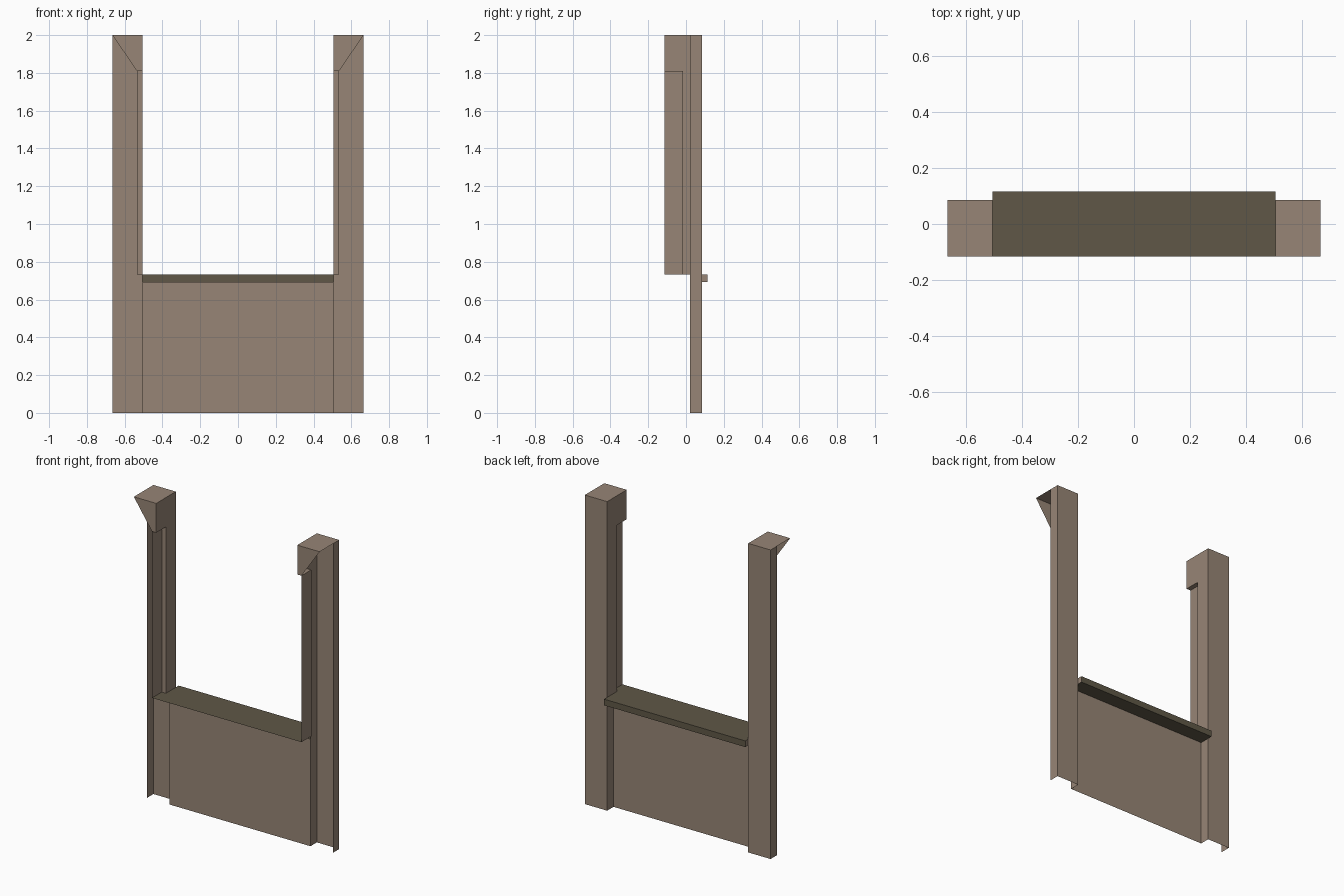
import bpy, bmesh

if "Cube" in bpy.data.objects:
    bpy.data.objects.remove(bpy.data.objects["Cube"])

# Key dimensions
OUT, REC, INN = 0.665, 0.535, 0.505            # half widths: outer, recess, opening
FRONT, STEP, WALL, BACK, LIP = -0.115, -0.015, 0.02, 0.085, 0.115
SILL_Z, SILL_LOW, REC_Z, TOP = 0.733, 0.693, 1.81, 2.0


def material(name, rgb):
    m = bpy.data.materials.new(name)
    m.diffuse_color = (*rgb, 1.0)
    m.use_nodes = True
    m.node_tree.nodes["Principled BSDF"].inputs["Base Color"].default_value = m.diffuse_color
    return m


wall_mat = material("wall brown", (0.31, 0.235, 0.18))
sill_mat = material("sill olive", (0.115, 0.097, 0.063))


def in_x(x, pts):
    return [(x, y, z) for y, z in pts]


def in_y(y, pts):
    return [(x, y, z) for x, z in pts]


def in_z(z, pts):
    return [(x, y, z) for x, y in pts]


def sheet(name, faces, mat, mirror=False):
    """Open shell made from flat outlines, optionally mirrored in x."""
    bm = bmesh.new()
    for pts in faces:
        bm.faces.new([bm.verts.new(p) for p in pts])
    bmesh.ops.remove_doubles(bm, verts=bm.verts, dist=1e-5)
    me = bpy.data.meshes.new(name)
    bm.to_mesh(me)
    bm.free()
    me.materials.append(mat)
    ob = bpy.data.objects.new(name, me)
    bpy.context.collection.objects.link(ob)
    if mirror:
        mod = ob.modifiers.new("mirror", 'MIRROR')
        mod.use_mirror_merge = False
    return ob


# Posts: outer side, back and cap, open towards the front
sheet("posts", [
    in_x(OUT, [(WALL, 0), (BACK, 0), (BACK, TOP), (WALL, TOP)]),
    in_y(BACK, [(INN, 0), (INN, TOP), (OUT, TOP), (OUT, 0)]),
    in_z(TOP, [(INN, FRONT), (OUT, FRONT), (OUT, BACK), (INN, BACK)]),
], wall_mat, True)

# Inner faces of the opening
sheet("opening_sides", [
    in_x(INN, [(BACK, 0), (WALL, 0), (WALL, SILL_Z), (BACK, SILL_Z)]),
    in_x(INN, [(BACK, SILL_Z), (STEP, SILL_Z), (STEP, REC_Z), (BACK, REC_Z)]),
    in_x(INN, [(BACK, REC_Z), (FRONT, REC_Z), (FRONT, TOP), (BACK, TOP)]),
], wall_mat, True)

# Stepped recess in the front of each jamb
sheet("jamb_recesses", [
    in_x(REC, [(STEP, SILL_Z), (FRONT, SILL_Z), (FRONT, REC_Z), (STEP, REC_Z)]),
    in_y(STEP, [(INN, SILL_Z), (REC, SILL_Z), (REC, REC_Z), (INN, REC_Z)]),
    in_z(REC_Z, [(INN, FRONT), (INN, STEP), (REC, STEP), (REC, FRONT)]),
], wall_mat, True)

# Slanted corner plates at the top front
sheet("corner_plates", [
    in_y(FRONT, [(INN, REC_Z), (REC, REC_Z), (OUT, TOP), (INN, TOP)]),
], wall_mat, True)

# Low wall panel
sheet("wall_panel", [
    in_y(WALL, [(-INN, 0), (INN, 0), (INN, SILL_LOW), (-INN, SILL_LOW)]),
], wall_mat)

# Sill: wide front strip, top, back lip and underside
sheet("sill", [
    in_z(SILL_Z, [(-REC, FRONT), (REC, FRONT), (REC, STEP), (-REC, STEP)]),
    in_z(SILL_Z, [(-INN, STEP), (INN, STEP), (INN, LIP), (-INN, LIP)]),
    in_y(LIP, [(-INN, SILL_LOW), (-INN, SILL_Z), (INN, SILL_Z), (INN, SILL_LOW)]),
    in_z(SILL_LOW, [(-INN, WALL), (-INN, LIP), (INN, LIP), (INN, WALL)]),
], sill_mat)

# Small ends of the sill lip
sheet("sill_ends", [
    in_x(INN, [(BACK, SILL_LOW), (LIP, SILL_LOW), (LIP, SILL_Z), (BACK, SILL_Z)]),
], wall_mat, True)
